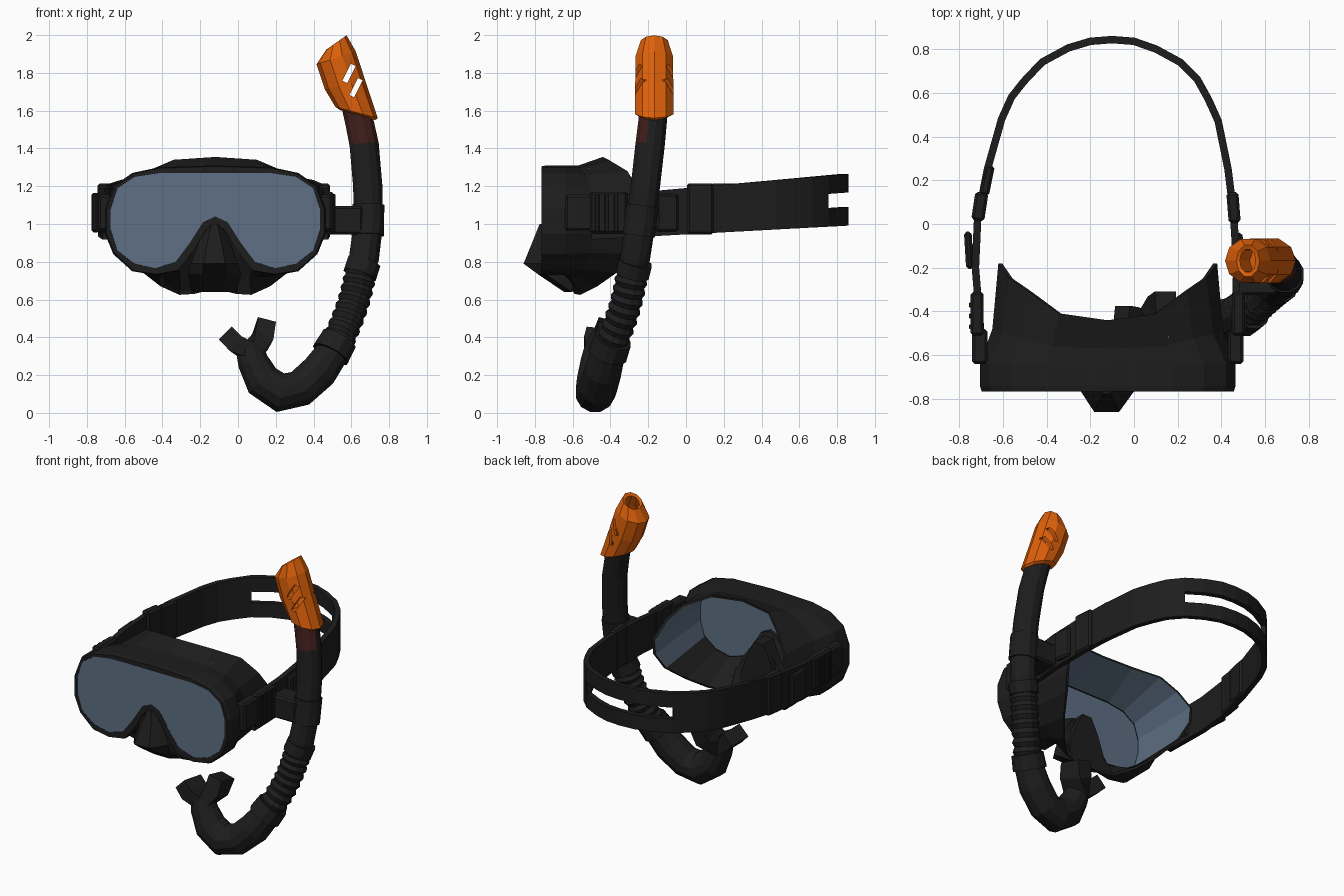
import bpy, bmesh, math
from mathutils import Vector, Matrix

if "Cube" in bpy.data.objects:
    bpy.data.objects.remove(bpy.data.objects["Cube"])


def material(name, rgb):
    m = bpy.data.materials.new(name)
    m.diffuse_color = (*rgb, 1)
    m.use_nodes = True
    m.node_tree.nodes["Principled BSDF"].inputs["Base Color"].default_value = m.diffuse_color
    return m


BLACK = material("black_rubber", (0.0125, 0.0125, 0.0125))
GLASS = material("blue_grey_glass", (0.112, 0.163, 0.232))
ORANGE = material("orange_plastic", (0.73, 0.118, 0.003))
RED = material("dark_red", (0.05, 0.013, 0.011))
CX = -0.12  # mask centre line


def finish(name, bm, *mats):
    bmesh.ops.recalc_face_normals(bm, faces=bm.faces)
    me = bpy.data.meshes.new(name)
    bm.to_mesh(me)
    bm.free()
    for m in mats:
        me.materials.append(m)
    ob = bpy.data.objects.new(name, me)
    bpy.context.collection.objects.link(ob)
    return ob


def loft(bm, rings, caps=True, loop=False):
    """Skin rings of points; returns the faces of each band."""
    vs = [[bm.verts.new(p) for p in r] for r in rings]
    n, bands = len(vs[0]), []
    for k in range(len(vs) if loop else len(vs) - 1):
        a, b = vs[k], vs[(k + 1) % len(vs)]
        bands.append([bm.faces.new((a[i], a[(i + 1) % n], b[(i + 1) % n], b[i])) for i in range(n)])
    if caps and not loop:
        bm.faces.new(vs[0])
        bm.faces.new(vs[-1])
    return bands


def sweep(name, path, n=12, depth=1.0, mats=(BLACK,)):
    """Tube along (x, y, z, radius) points."""
    pts = [Vector(p[:3]) for p in path]
    rings = []
    for i, p in enumerate(pts):
        t = (pts[min(i + 1, len(pts) - 1)] - pts[max(i - 1, 0)]).normalized()
        a = (Vector((0, 1, 0)) - t * t.y).normalized()
        b = t.cross(a)
        r = path[i][3]
        angs = [2 * math.pi * (k + 0.5) / n for k in range(n)]
        rings.append([p + a * r * depth * math.cos(g) + b * r * math.sin(g) for g in angs])
    bm = bmesh.new()
    loft(bm, rings)
    return finish(name, bm, *mats)


def box(name, loc, size, rot=(0, 0, 0), bevel=0.012):
    bm = bmesh.new()
    bmesh.ops.create_cube(bm, size=1, matrix=Matrix.Diagonal((*size, 1)))
    if bevel:
        bmesh.ops.bevel(bm, geom=bm.edges[:], offset=bevel, segments=1, affect='EDGES')
    ob = finish(name, bm, BLACK)
    ob.location, ob.rotation_euler = loc, rot
    return ob


def mirror_ring(half):
    """Half outline (u, y, z) from top centre to bottom centre -> full ring."""
    return ([Vector((CX + u, y, z)) for u, y, z in half] +
            [Vector((CX - u, y, z)) for u, y, z in half[-2:0:-1]])


def scaled(half, s, y=None):
    return [(u * s, v if y is None else y, 1 + (z - 1) * s) for u, v, z in half]


# Mask outlines: lens, frame and the face edge of the skirt
lens2 = [(0, 1.27), (.3, 1.27), (.43, 1.25), (.52, 1.19), (.555, 1.08), (.555, .97), (.52, .86),
         (.43, .79), (.32, .765), (.21, .80), (.135, .90), (.065, 1.01), (0, 1.04)]
frame2 = [(0, 1.31), (.3, 1.30), (.44, 1.27), (.54, 1.20), (.585, 1.08), (.585, .95), (.54, .84),
          (.44, .75), (.32, .73), (.2, .75), (.115, .86), (.05, .97), (0, .99)]
edge = [(0, -.44, 1.355), (.22, -.41, 1.34), (.36, -.31, 1.28), (.45, -.25, 1.18), (.5, -.18, 1.05),
        (.5, -.19, .95), (.46, -.25, .84), (.38, -.37, .74), (.29, -.47, .67), (.19, -.56, .625),
        (.11, -.59, .63), (.05, -.6, .645), (0, -.6, .655)]
lens = [(u, -.765, z) for u, z in lens2]
front = [(u, -.765, z) for u, z in frame2]
back = [(u, -.64, z) for u, z in frame2]
mid = [tuple(a + (b - a) * .35 for a, b in zip(p, q)) for p, q in zip(back, edge)]

# Mask frame and skirt with glass-coloured liner
bm = bmesh.new()
bands = loft(bm, [mirror_ring(r) for r in (lens, scaled(front, .985), scaled(front, 1, -.74), back,
                                           scaled(mid, .95), edge, scaled(edge, .965),
                                           scaled(lens, .93, -.72))], loop=True)
for f in bands[6]:
    f.material_index = 1 if f.calc_center_median().z > .86 and max(abs(v.co.x - CX) for v in f.verts) > .2 else 0
finish("mask_frame_and_skirt", bm, BLACK, GLASS)

# Lens plate
bm = bmesh.new()
loft(bm, [mirror_ring(scaled(lens, 1, y)) for y in (-.764, -.74)])
bmesh.ops.triangulate(bm, faces=[f for f in bm.faces if len(f.verts) > 4])
finish("lens", bm, GLASS)

# Nose pocket
bm = bmesh.new()
loft(bm, [[(CX - .005 + s * w, y, z) for s, y in
           ((-1, -.60), (-1, max(yf + .04, -.755)), (-.45, yf), (.45, yf),
            (1, max(yf + .04, -.755)), (1, -.60))]
          for z, w, yf in ((1.0, .035, -.775), (.90, .085, -.815), (.79, .125, -.86),
                           (.735, .14, -.785), (.64, .12, -.645))])
finish("nose_pocket", bm, BLACK)

# Head strap, split by a slot at the back
ctrl = [(-.70, -.5), (-.725, -.2), (-.715, .02), (-.67, .25), (-.605, .48), (-.56, .58),
        (-.505, .65), (-.42, .74), (-.30, .805), (-.2, .835), (-.1, .843), (0, .835), (.1, .80),
        (.21, .74), (.29, .66), (.34, .57), (.385, .47), (.43, .25), (.455, .05), (.47, -.2), (.46, -.5)]
bm = bmesh.new()
cols = []
for x, y in ctrl:
    lo, hi = .945 + .055 * y, 1.19 + .09 * y
    cols.append([bm.verts.new((x, y, lo + (hi - lo) * f)) for f in (0, .36, .64, 1)])
for a, b in zip(cols, cols[1:]):
    for k in range(3):
        if k == 1 and min(a[0].co.y, b[0].co.y) > .7:
            continue
        bm.faces.new((a[k], b[k], b[k + 1], a[k + 1]))
strap = finish("head_strap", bm, BLACK)
sol = strap.modifiers.new("thickness", 'SOLIDIFY')
sol.thickness, sol.offset = .034, 0

# Side buckles, ribs and strap adjusters
for side, x, d in (("left", -.705, -1), ("right", .465, 1)):
    box(side + "_buckle_base", (x, -.56, 1.06), (.07, .16, .19))
    box(side + "_buckle_arm", (x + d * .012, -.41, 1.06), (.06, .2, .22))
    for k in range(3):
        box(f"{side}_buckle_rib_{k}", (x + d * .04, -.47 + .05 * k, 1.06), (.02, .022, .2), bevel=.004)
box("left_strap_loop", (-.755, -.12, 1.06), (.035, .17, .21), (0, 0, .06))
box("left_adjuster", (-.705, .08, 1.08), (.06, .13, .27), (0, 0, -.15))
box("left_adjuster_tail", (-.672, .2, 1.09), (.045, .14, .25), (0, 0, -.2))
box("right_strap_loop", (.485, -.1, 1.06), (.04, .12, .2), (0, 0, .2))
box("right_adjuster", (.455, .075, 1.08), (.055, .14, .27), (0, 0, .08))

# Snorkel tube: straight top, corrugated middle, J bend
path = [(.625, -.17, 1.62, .078), (.645, -.178, 1.53, .078), (.668, -.19, 1.42, .08),
        (.687, -.215, 1.2, .08), (.69, -.24, 1.0, .08), (.667, -.27, .82, .082)]
for k in range(17):
    t = k / 16
    bow = .015 * math.sin(math.pi * t)
    path.append((.655 - .125 * t + bow, -.28 - .11 * t + bow, .77 - .39 * t, .09 if k % 2 else .077))
path += [(.5, -.41, .32, .09), (.43, -.44, .22, .1), (.33, -.465, .13, .1), (.225, -.48, .107, .107),
         (.13, -.48, .17, .1), (.08, -.475, .27, .085), (.06, -.465, .34, .075)]
tube = sweep("snorkel_tube", path, mats=(BLACK, RED))
for p in tube.data.polygons:
    if 1.43 < p.center.z < 1.62 and p.normal.y < -.3:
        p.material_index = 1

# Collars above and below the corrugation, keeper on the strap
sweep("upper_collar", [(.668, -.268, .80, .092), (.645, -.285, .73, .092)])
sweep("lower_collar", [(.535, -.385, .39, .1), (.49, -.415, .31, .106)])
sweep("keeper_ring", [(.69, -.228, 1.10, .088), (.687, -.25, .94, .088)])
box("keeper_link", (.56, -.25, 1.02), (.2, .15, .15))

# Mouthpiece flange with two prongs
sweep("mouthpiece", [(-.06, -.45, .415, .068), (-.01, -.46, .365, .07), (.065, -.46, .32, .07),
                     (.125, -.41, .385, .075), (.148, -.385, .475, .07)], n=4, depth=1.6)

# Orange hollow top: bottom rim slants down outward, mouth rounded
axis = Vector((-.386, 0, .922))
across = Vector((.922, 0, .386))
base = Vector((.628, -.168, 1.59))
rings = []
for t, r, ry, shear, off in ((-.015, .075, .08, -.06, 0), (0, .092, .106, -.07, 0),
                             (.16, .108, .106, -.02, 0), (.309, .109, .104, -.009, .012),
                             (.384, .064, .075, .014, .045), (.375, .045, .055, .014, .04),
                             (.30, .082, .082, -.009, .012), (.16, .085, .085, -.01, 0),
                             (.03, .075, .085, -.05, 0)):
    rings.append([base + axis * (t + shear * math.cos(g)) + across * (r * math.cos(g) + off)
                  + Vector((0, ry * math.sin(g), 0))
                  for g in (2 * math.pi * k / 10 for k in range(10))])
bm = bmesh.new()
loft(bm, rings)
cap = finish("orange_snorkel_top", bm, ORANGE)

# Two slanted slots cut through the top
for x, z in ((.588, 1.797), (.625, 1.722)):
    cutter = box("slot_cutter", (x, -.17, z), (.028, .5, .1), (0, math.atan2(.045, .09), 0), 0)
    cutter.hide_render = True
    mod = cap.modifiers.new("slot", 'BOOLEAN')
    mod.operation, mod.solver, mod.object = 'DIFFERENCE', 'EXACT', cutter
    bpy.context.view_layer.update()
    mesh = bpy.data.meshes.new_from_object(cap.evaluated_get(bpy.context.evaluated_depsgraph_get()))
    cap.modifiers.clear()
    cap.data = mesh
    bpy.data.objects.remove(cutter)
for p in cap.data.polygons:
    p.material_index = 0
